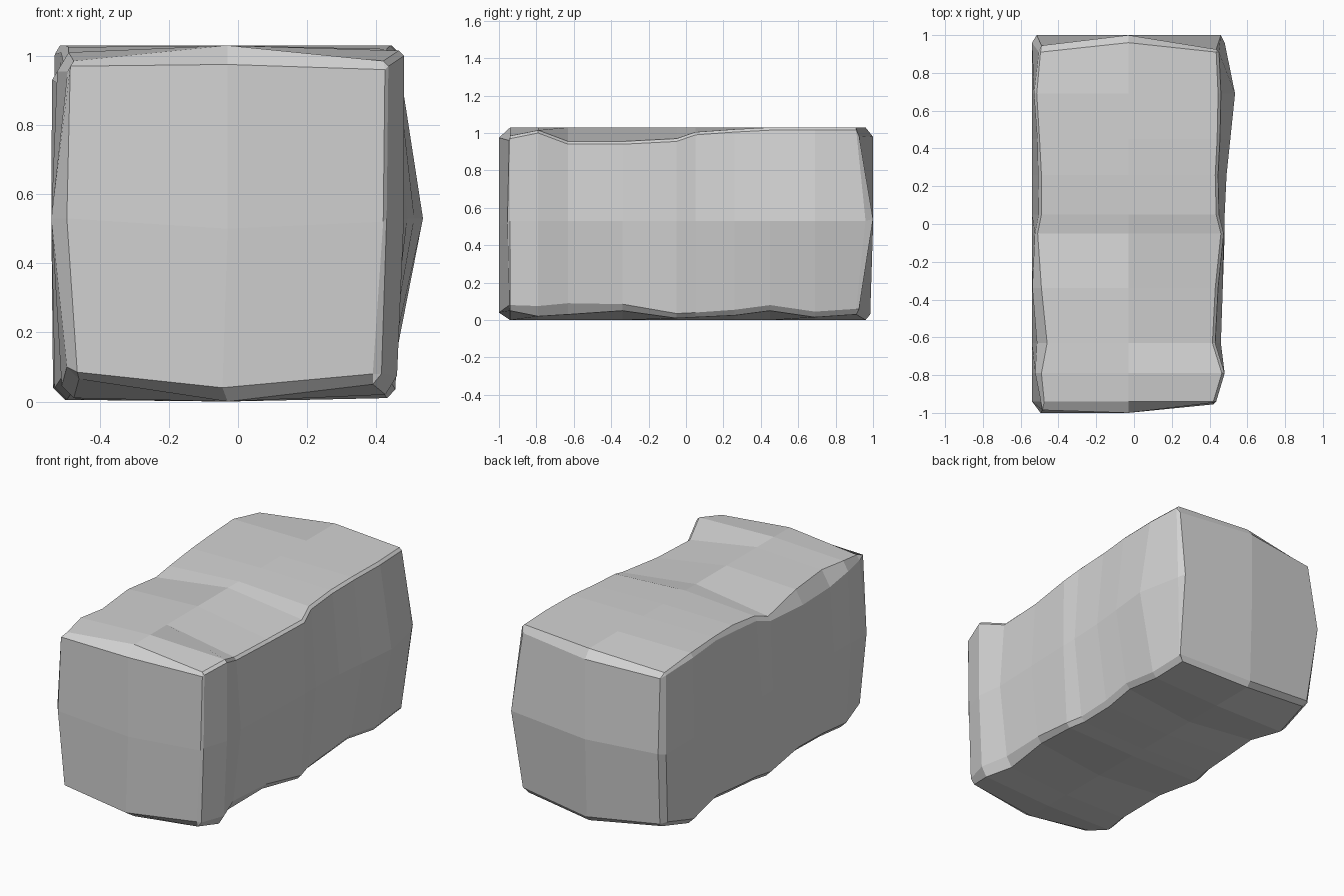
import bpy
import bmesh

cube = bpy.data.objects.get("Cube")
if cube:
    bpy.data.objects.remove(cube, do_unlink=True)

# Stone colour
stone = bpy.data.materials.new("stone grey")
stone.use_nodes = True
grey = (0.65, 0.65, 0.65, 1)
stone.diffuse_color = grey
stone.node_tree.nodes["Principled BSDF"].inputs["Base Color"].default_value = grey

CENTRE_X = -.03
MIDDLE_Z = .53
TOP_Z = 1.03
HALF_WIDTH = .54

# Worn outline along the block: y, right top edge x and z, right chip depth,
# left top edge x and z, left bulge x, right low z, left low z, left low chip
STATIONS = [
    (-.94, -.475, .985, .03, .42, .985, .43, .1, .08, .03),
    (-.79, -.49, 1.01, .055, .465, 1.015, .48, .045, .075, .055),
    (-.63, -.46, 1.01, .09, .415, .955, .46, .04, .09, .06),
    (-.34, -.49, 1.01, .08, .43, .955, .47, .07, .085, .035),
    (-.05, -.51, .965, .025, .46, .97, .48, .04, .035, .025),
    (.05, -.49, 1.0, .025, .435, 1.005, .48, .045, .04, .025),
    (.26, -.49, 1.025, .03, .43, 1.02, .49, .06, .055, .03),
    (.45, -.5, TOP_Z, .02, .44, TOP_Z, .51, .085, .08, .03),
    (.69, -.515, TOP_Z, .025, .445, TOP_Z, .535, .04, .045, .03),
    (.91, -.495, .99, .015, .435, TOP_Z, .48, .1, .06, .03),
]

# End faces, anticlockwise from the right bottom corner
FRONT_FACE = [
    (-.465, -.98, .085), (-.045, -1, .04), (.39, -.945, .08), (.42, -.955, .52),
    (.425, -.945, .96), (CENTRE_X, -1, .975), (-.485, -.985, .97), (-.495, -1, .53),
]
BACK_FACE = [
    (-.485, .94, .09), (CENTRE_X, .985, .03), (.435, .925, .06), (.46, 1, .54),
    (.435, .925, .985), (CENTRE_X, 1, .98), (-.49, .945, .965), (-.515, 1, .54),
]


def section(bm, station):
    """Ring of twelve points: four chipped corners and four middles."""
    y, right, right_z, chip, left, left_z, bulge, right_low, left_low, low_chip = station
    middle_y = y + (.05 if station is STATIONS[-1] else 0)
    points = [
        (right - .02, y, right_low), (right + .015, y, right_low - .035),
        (CENTRE_X, middle_y, 0),
        (left - .02 - low_chip / 3, y, left_low - low_chip),
        (left - .005, y, left_low),
        (bulge, middle_y, MIDDLE_Z),
        (left + .015, y, left_z - .015), (left, y, left_z),
        (CENTRE_X, middle_y, TOP_Z),
        (right, y, right_z), (right - chip * .6, y, right_z - chip),
        (-HALF_WIDTH, middle_y, MIDDLE_Z),
    ]
    return [bm.verts.new((x, py, max(0, z))) for x, py, z in points]


def close_end(bm, ring, outline, y):
    """Join a section to an end face and fill it around a middle point."""
    face = [bm.verts.new(p) for p in outline]
    middle = bm.verts.new((CENTRE_X, y, .5))
    for corner in range(4):
        c, r = corner * 2, corner * 3
        before, after = face[c - 1], face[c + 1]
        bm.faces.new((face[c], ring[r], ring[r + 1]))
        bm.faces.new((before, ring[r - 1], ring[r], face[c]))
        bm.faces.new((face[c], ring[r + 1], ring[r + 2], after))
        bm.faces.new((middle, before, face[c], after))


# Faceted sides between neighbouring sections
bm = bmesh.new()
rings = [section(bm, s) for s in STATIONS]
for a, b in zip(rings, rings[1:]):
    for i in range(12):
        j = (i + 1) % 12
        bm.faces.new((a[i], a[j], b[j], b[i]))

# Chipped ends
close_end(bm, rings[0], FRONT_FACE, -1)
close_end(bm, rings[-1], BACK_FACE, 1)
bmesh.ops.recalc_face_normals(bm, faces=bm.faces[:])

mesh = bpy.data.meshes.new("stone_block")
bm.to_mesh(mesh)
bm.free()
mesh.materials.append(stone)
block = bpy.data.objects.new("stone_block", mesh)
bpy.context.collection.objects.link(block)
